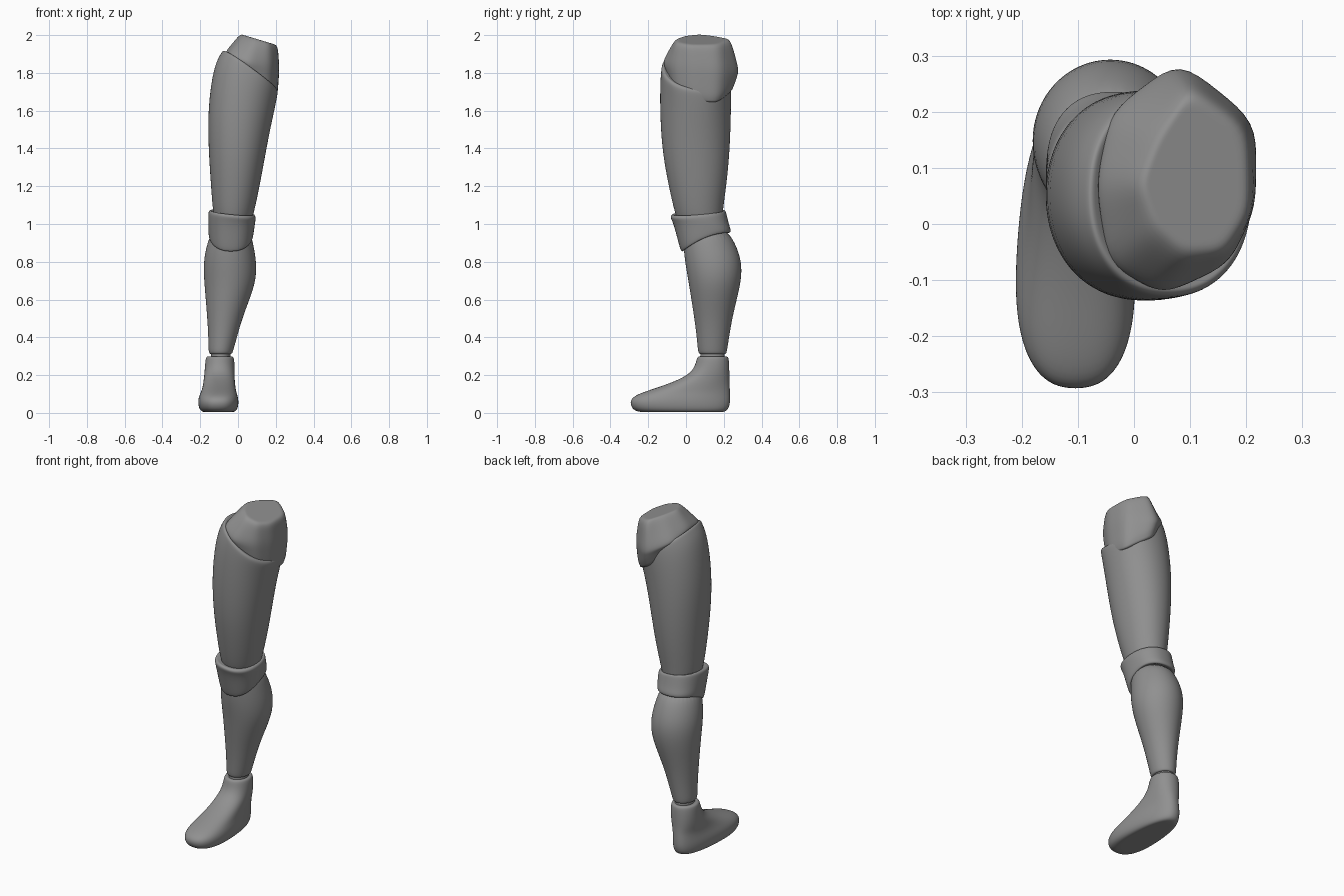
import bpy
from math import cos, sin, pi, copysign

grey = bpy.data.materials.new("dark_grey")
grey.diffuse_color = (0.28, 0.28, 0.28, 1)


def build(name, rings, facet=False):
    """Skin a list of equal-length point rings, cap both ends and smooth."""
    n = len(rings[0])
    verts = [p for r in rings for p in r]
    faces = [tuple(reversed(range(n))), tuple(range(len(verts) - n, len(verts)))]
    for k in range(len(rings) - 1):
        for i in range(n):
            j = (i + 1) % n
            faces.append((k * n + i, k * n + j, k * n + n + j, k * n + n + i))
    me = bpy.data.meshes.new(name)
    me.from_pydata(verts, [], faces)
    me.materials.append(grey)
    me.polygons.foreach_set("use_smooth", [True] * len(me.polygons))
    ob = bpy.data.objects.new(name, me)
    bpy.context.collection.objects.link(ob)
    if facet:  # plain subdivision first, so only the edges get rounded
        m = ob.modifiers.new("split", "SUBSURF")
        m.subdivision_type = "SIMPLE"
        m.levels = m.render_levels = 1
    m = ob.modifiers.new("smooth", "SUBSURF")
    m.levels = m.render_levels = 2
    return ob


def oval(z, x0, x1, y0, y1, p=2.0, taper=0.0, n=32):
    """Super-ellipse ring; z may be a number or a function of x and y."""
    pts = []
    for i in range(n):
        a = 2 * pi * i / n
        u, v = [copysign(abs(c) ** (2 / p), c) for c in (cos(a), sin(a))]
        x = (x0 + x1) / 2 + (x1 - x0) / 2 * u * (1 - taper * (v + 1) / 2)
        y = (y0 + y1) / 2 + (y1 - y0) / 2 * v
        pts.append((x, y, z(x, y) if callable(z) else z))
    return pts


def loft(name, specs):
    return build(name, [oval(*s) for s in specs])


def rim(d, base=1.865, k=1.0):
    return lambda x, y: base - k * (0.72 * x + 0.1 * y) + d


def band_top(d):
    return lambda x, y: 1.06 + 0.08 * (y - 0.07) - 0.1 * (x + 0.03) + d


def band_low(d):
    return lambda x, y: 0.952 - 0.1 * ((0.23 - y) / 0.25) ** 2 + d


# Thigh with slanted rim
loft("thigh", [
    (0.98, -0.11, 0.06, -0.03, 0.19),
    (1.05, -0.133, 0.083, -0.058, 0.192),
    (1.2, -0.143, 0.115, -0.092, 0.214, 2.1),
    (rim(0, 1.37, 0.2), -0.157, 0.142, -0.125, 0.231, 2.1),
    (rim(0, 1.56, 0.5), -0.161, 0.17, -0.138, 0.238, 2.1),
    (rim(-0.12), -0.13, 0.193, -0.138, 0.24, 2.1),
    (rim(-0.025), -0.092, 0.21, -0.132, 0.24, 2.2),
    (rim(-0.004), -0.083, 0.211, -0.128, 0.237, 2.2),
    (rim(0.006), -0.072, 0.203, -0.116, 0.227, 2.2),
    (rim(-0.015), -0.05, 0.185, -0.1, 0.21, 2.2)])

# Faceted hip block: widest outline and sloping top outline
mid = [(-.045, .205, 1.87), (-.072, .07, 1.915), (-.05, -.075, 1.9), (.05, -.132, 1.86),
       (.17, -.075, 1.84), (.219, .03, 1.83), (.22, .185, 1.82), (.08, .297, 1.81)]
top = [(x, y, 2.006 - 0.3 * (x - 0.01)) for x, y in
       [(.04, .16), (.006, .07), (.035, -.01), (.09, -.06),
        (.165, -.055), (.212, .02), (.207, .17), (.1, .25)]]


def shrink(ring, s, d=None):
    """Scale a ring about the hip axis; optionally drop it to the thigh rim."""
    out = []
    for x, y, h in ring:
        x, y = 0.09 + (x - 0.09) * s, 0.08 + (y - 0.08) * s
        if d is not None:
            h = rim(d)(x, y)
        else:
            h += (0.3 * 0 if s == 1 else 0)
        out.append((x, y, h))
    return out


cap = [(x, y, 2.006 - 0.3 * (x - 0.01)) for x, y, z in shrink(top, 0.6)]
build("hip_block", [shrink(mid, 0.8, -0.08), shrink(mid, 0.92, -0.02),
                    mid, top, cap], facet=True)

# Knee band, dipping at the front
loft("knee_band", [
    (band_low(0.02), -0.12, 0.045, 0.01, 0.20, 2.3),
    (band_low(0.0), -0.143, 0.068, -0.012, 0.225, 2.3),
    (band_low(0.002), -0.152, 0.077, -0.022, 0.235, 2.3),
    (band_low(0.018), -0.157, 0.082, -0.031, 0.238, 2.3),
    (1.0, -0.158, 0.09, -0.065, 0.227, 2.3),
    (band_top(-0.015), -0.158, 0.095, -0.083, 0.214, 2.3),
    (band_top(-0.003), -0.154, 0.091, -0.08, 0.21, 2.3),
    (band_top(0.004), -0.146, 0.083, -0.07, 0.202, 2.3),
    (band_top(-0.01), -0.12, 0.06, -0.045, 0.18, 2.3)])

# Calf
loft("calf", [
    (0.312, -0.14, -0.045, 0.085, 0.2),
    (0.312, -0.15, -0.032, 0.07, 0.212),
    (0.325, -0.157, -0.026, 0.063, 0.217),
    (0.4, -0.157, -0.006, 0.057, 0.228),
    (0.5, -0.163, 0.023, 0.044, 0.245),
    (0.6, -0.171, 0.061, 0.028, 0.269),
    (0.7, -0.18, 0.096, 0.012, 0.293),
    (0.8, -0.184, 0.099, -0.006, 0.297),
    (0.9, -0.164, 0.08, -0.016, 0.261),
    (0.98, -0.13, 0.06, -0.01, 0.21)])

# Ankle joint
loft("ankle", [
    (0.26, -0.143, -0.04, 0.075, 0.205),
    (0.3, -0.143, -0.04, 0.075, 0.205),
    (0.34, -0.143, -0.04, 0.075, 0.205)])

# Foot, built from horizontal slices
loft("foot", [
    (0.004, -0.17, -0.035, -0.2, 0.17, 2.4, 0.2),
    (0.004, -0.198, -0.008, -0.255, 0.205, 2.4, 0.25),
    (0.02, -0.22, 0.012, -0.285, 0.226, 2.4, 0.28),
    (0.055, -0.23, 0.021, -0.299, 0.235, 2.4, 0.32),
    (0.085, -0.223, 0.015, -0.284, 0.235, 2.4, 0.3),
    (0.11, -0.208, 0.003, -0.228, 0.234, 2.4, 0.25),
    (0.14, -0.194, -0.006, -0.133, 0.232, 2.3, 0.18),
    (0.175, -0.186, -0.013, -0.04, 0.23, 2.3, 0.1),
    (0.21, -0.18, -0.016, 0.022, 0.23, 2.2, 0.05),
    (0.25, -0.175, -0.018, 0.048, 0.229, 2.1),
    (0.285, -0.172, -0.02, 0.056, 0.227),
    (0.297, -0.167, -0.025, 0.062, 0.222),
    (0.301, -0.155, -0.035, 0.075, 0.21),
    (0.295, -0.14, -0.05, 0.09, 0.195)])
